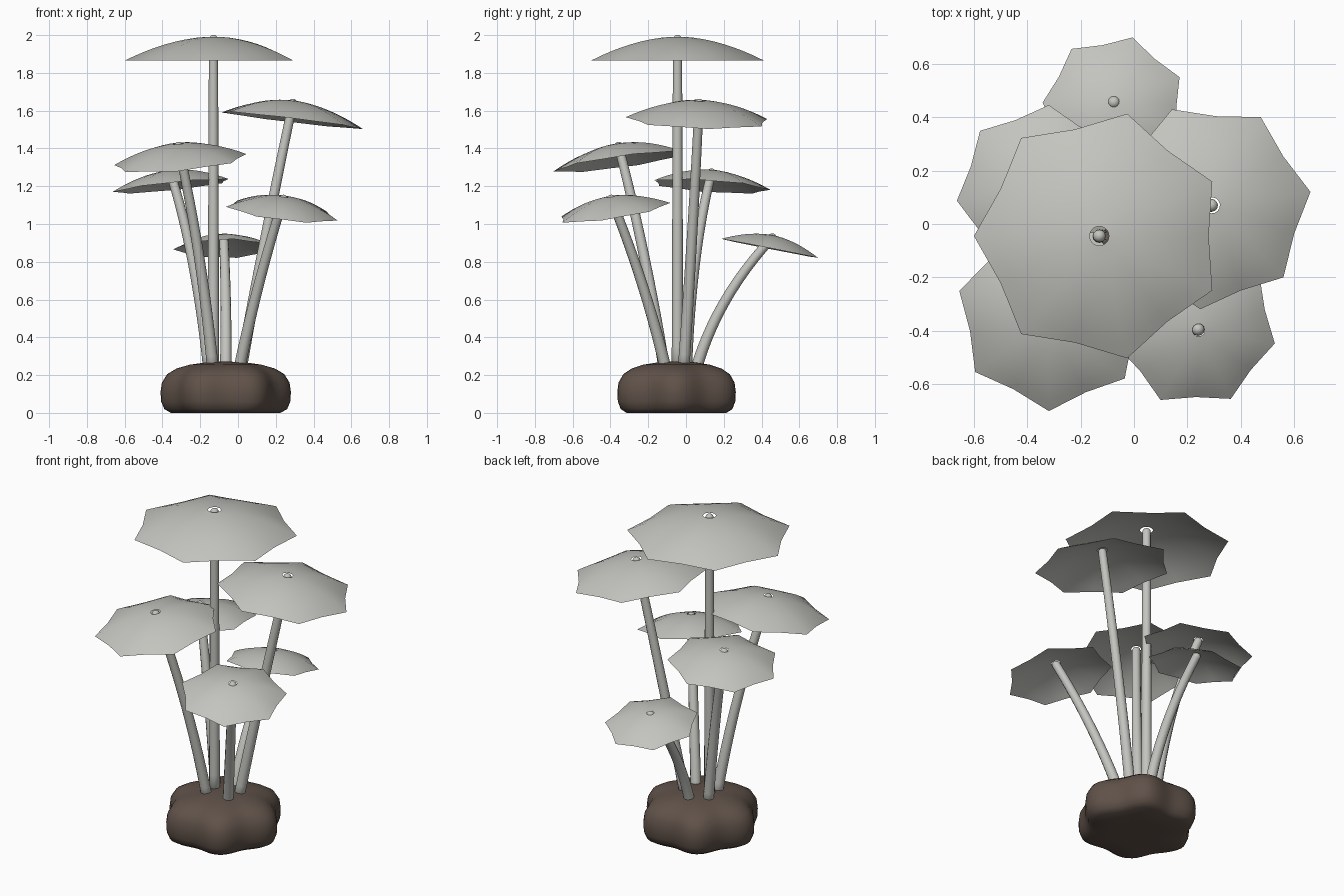
import bpy, bmesh, math
from mathutils import Vector, Matrix

if "Cube" in bpy.data.objects:
    bpy.data.objects.remove(bpy.data.objects["Cube"])


def material(name, rgb):
    m = bpy.data.materials.new(name)
    m.diffuse_color = (*rgb, 1)
    m.use_nodes = True
    m.node_tree.nodes["Principled BSDF"].inputs["Base Color"].default_value = m.diffuse_color
    return m


GRAY = material("pale_gray", (0.55, 0.55, 0.52))
BROWN = material("earth_brown", (0.115, 0.083, 0.066))


def finish(bm, name, mat, matrix=Matrix()):
    bm.transform(matrix)
    me = bpy.data.meshes.new(name)
    for f in bm.faces:
        f.smooth = True
    bm.to_mesh(me)
    bm.free()
    me.materials.append(mat)
    ob = bpy.data.objects.new(name, me)
    bpy.context.collection.objects.link(ob)
    return ob


def bridge(bm, rings):
    for a, b in zip(rings, rings[1:]):
        n = len(a)
        for i in range(n):
            j = (i + 1) % n
            bm.faces.new((a[i], a[j], b[j], b[i]))


# seven-cornered scalloped cap, open at its crown
def cap(name, centre, radius, turn, quat):
    bm = bmesh.new()
    rings = []
    for k in range(9):
        t = 1 + (0.078 - 1) * k / 8
        ring = []
        for i in range(14):
            a = math.radians(turn) + i * math.tau / 14
            r = radius * t * (1 - 0.128 * t if i % 2 else 1)
            ring.append(bm.verts.new((r * math.cos(a), r * math.sin(a),
                                      0.27 * radius * (1 - t ** 1.85))))
        rings.append(ring)
    bridge(bm, rings)
    finish(bm, name, GRAY, Matrix.Translation(centre) @ quat.to_matrix().to_4x4())


# tapered stem swept along a three-point bend, with a rounded tip
def stem(name, start, mid, end):
    p0, pm, p2 = Vector(start), Vector(mid), Vector(end)
    p1 = 2 * pm - (p0 + p2) / 2
    bm = bmesh.new()
    rings = []
    for k in range(13):
        t = k / 12
        p = (1 - t) ** 2 * p0 + 2 * t * (1 - t) * p1 + t * t * p2
        d = (1 - t) * (p1 - p0) + t * (p2 - p1)
        q = Vector((0, 0, 1)).rotation_difference(d)
        r = 0.031 - 0.007 * t
        rings.append([bm.verts.new(p + q @ Vector((r * math.cos(i * math.tau / 12),
                                                   r * math.sin(i * math.tau / 12), 0)))
                      for i in range(12)])
    bridge(bm, rings)
    bm.faces.new(rings[0][::-1])
    bmesh.ops.create_uvsphere(bm, u_segments=12, v_segments=8, radius=0.024,
                              matrix=Matrix.Translation(p2))
    finish(bm, name, GRAY)


# name, rim centre, radius, turn, tilt slope, stem start, stem middle
PLANTS = [
    ("tall", (-0.13, -0.045, 1.865), 0.47, 180, (0, 0),
     (-0.13, -0.045, 0.2), (-0.13, -0.045, 1.1)),
    ("right", (0.28, 0.067, 1.55), 0.388, 8, (0.12, 0.03),
     (0.01, -0.015, 0.2), (0.14, 0.03, 0.9)),
    ("front_left", (-0.308, -0.345, 1.33), 0.36, 165, (-0.09, -0.14),
     (-0.13, -0.11, 0.2), (-0.205, -0.22, 0.82)),
    ("back_left", (-0.35, 0.13, 1.20), 0.318, 187.5, (-0.105, 0.07),
     (-0.15, 0.0, 0.2), (-0.235, 0.045, 0.78)),
    ("front_right", (0.232, -0.385, 1.065), 0.306, -12.5, (0.125, -0.155),
     (0.0, -0.1, 0.2), (0.105, -0.225, 0.66)),
    ("back", (-0.075, 0.445, 0.87), 0.268, 23.6, (-0.01, 0.196),
     (-0.065, 0.045, 0.2), (-0.065, 0.2, 0.58)),
]
for name, c, r, turn, slope, start, mid in PLANTS:
    n = Vector((*slope, 1)).normalized()
    q = Vector((0, 0, 1)).rotation_difference(n)
    cap(name + "_cap", Vector(c), r, turn, q)
    stem(name + "_stem", start, mid, Vector(c) + n * (0.27 * r - 0.015))

# lobed rounded mound
profile = [(0.15, 0), (0.29, 0), (0.325, 0.02), (0.342, 0.06), (0.345, 0.11), (0.338, 0.16),
           (0.31, 0.205), (0.26, 0.235), (0.19, 0.255), (0.10, 0.268), (0.03, 0.271)]
bm = bmesh.new()
rings = []
for r, z in profile:
    ring = []
    for i in range(72):
        a = i * math.tau / 72
        k = r * (1 - 0.065 * min(1, r / 0.3) * (1 - math.cos(6 * a)))
        ring.append(bm.verts.new((-0.065 + k * math.cos(a), -0.05 + k * math.sin(a), z)))
    rings.append(ring)
bridge(bm, rings)
bm.faces.new(rings[0][::-1])
bm.faces.new(rings[-1])
mound = finish(bm, "mound", BROWN)
